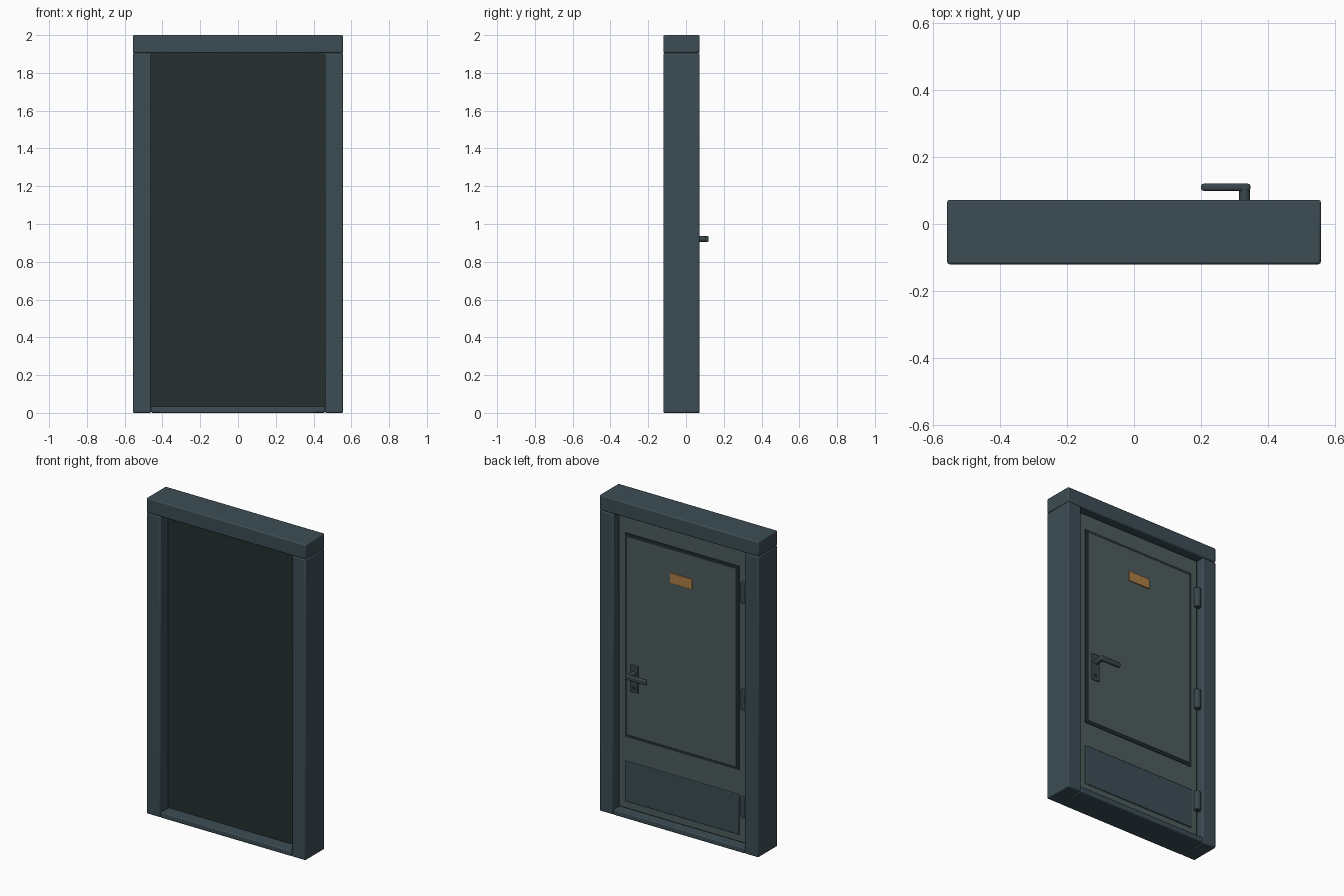
import bpy, math

if "Cube" in bpy.data.objects:
    bpy.data.objects.remove(bpy.data.objects["Cube"])


def material(name, rgb):
    m = bpy.data.materials.new(name)
    m.diffuse_color = (*rgb, 1)
    m.use_nodes = True
    m.node_tree.nodes["Principled BSDF"].inputs["Base Color"].default_value = m.diffuse_color
    return m


FRAME = material("frame_steel", (0.045, 0.075, 0.09))
LEAF = material("door_paint", (0.075, 0.11, 0.11))
DARK = material("dark_seal", (0.018, 0.028, 0.028))
METAL = material("hardware", (0.04, 0.06, 0.07))
BRASS = material("plate_ochre", (0.42, 0.21, 0.06))


def finish(ob, name, mat, bevel, segments=2):
    ob.name = name
    ob.data.materials.append(mat)
    if bevel:
        mod = ob.modifiers.new("bevel", "BEVEL")
        mod.width, mod.segments = bevel, segments
        mod.limit_method = "ANGLE"
    bpy.ops.object.shade_smooth_by_angle(angle=math.radians(35))
    return ob


def box(name, xs, ys, zs, mat, bevel=0.0, segments=2):
    """Box given by its extents along each axis."""
    bpy.ops.mesh.primitive_cube_add(size=1, location=[sum(r) / 2 for r in (xs, ys, zs)])
    ob = bpy.context.object
    ob.scale = [r[1] - r[0] for r in (xs, ys, zs)]
    bpy.ops.object.transform_apply(location=False, rotation=False, scale=True)
    return finish(ob, name, mat, bevel, segments)


def cylinder(name, loc, radius, depth, mat, rot=(0, 0, 0), bevel=0.0):
    bpy.ops.mesh.primitive_cylinder_add(vertices=16, radius=radius, depth=depth,
                                        location=loc, rotation=rot)
    return finish(bpy.context.object, name, mat, bevel)


# Surrounding frame
Y = (-0.12, 0.072)
for side, name in ((-1, "left_jamb"), (1, "right_jamb")):
    box(name, sorted((side * 0.46, side * 0.557)), Y, (0, 1.905), FRAME, 0.007)
box("header", (-0.557, 0.557), Y, (1.905, 2.0), FRAME, 0.007)
box("threshold", (-0.46, 0.46), Y, (0, 0.035), FRAME, 0.006)

# Dark backing behind the door, then the door leaf
box("backing_panel", (-0.46, 0.46), (-0.043, -0.005), (0.03, 1.907), DARK)
box("door_leaf", (-0.447, 0.447), (-0.006, 0.035), (0.045, 1.89), LEAF, 0.004)

# Upper panel with dark seal around it, and lower kick plate
box("panel_seal", (-0.40, 0.40), (0.03, 0.040), (0.50, 1.79), DARK)
box("upper_panel", (-0.383, 0.383), (0.03, 0.044), (0.517, 1.773), LEAF, 0.003)
box("kick_plate", (-0.40, 0.40), (0.03, 0.043), (0.092, 0.346), FRAME, 0.004)
box("sign_plate", (-0.078, 0.078), (0.04, 0.05), (1.562, 1.626), BRASS, 0.002)

# Hinges
for i, z in enumerate((0.28, 0.96, 1.637)):
    cylinder(f"hinge_{i + 1}", (-0.44, 0.045, z), 0.021, 0.125, METAL, bevel=0.004)

# Lever handle with lock plate
ALONG_Y = (math.pi / 2, 0, 0)
box("lock_plate", (0.301, 0.359), (0.04, 0.052), (0.80, 0.972), METAL, 0.004)
cylinder("handle_stem", (0.33, 0.08, 0.92), 0.0165, 0.066, METAL, ALONG_Y)
box("handle_lever", (0.20, 0.347), (0.099, 0.12), (0.904, 0.936), METAL, 0.007, 3)
cylinder("keyhole", (0.33, 0.05, 0.832), 0.011, 0.008, DARK, ALONG_Y)
